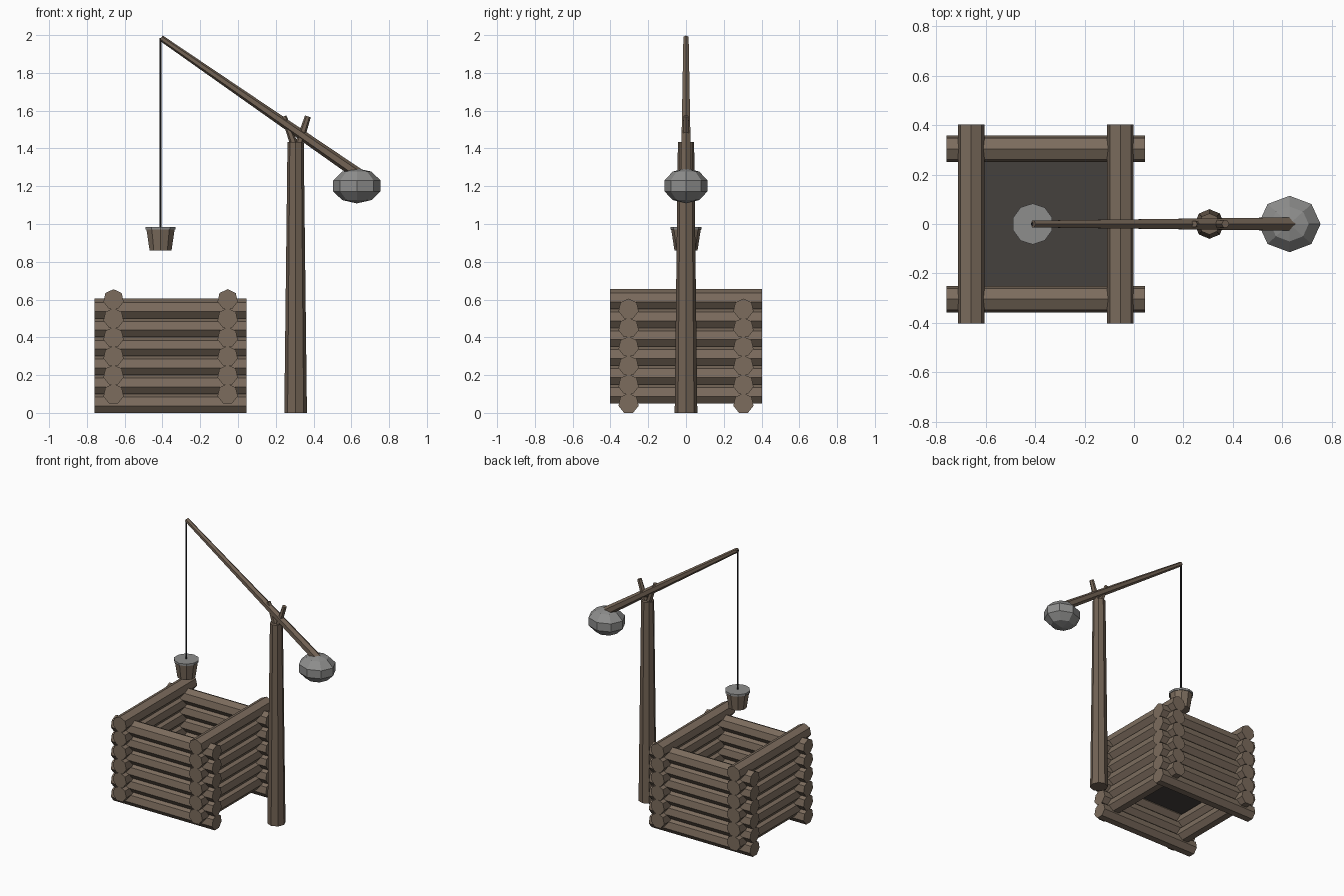
import bpy, bmesh, math
from mathutils import Vector, Matrix

if "Cube" in bpy.data.objects:
    bpy.data.objects.remove(bpy.data.objects["Cube"])


def material(name, rgb):
    m = bpy.data.materials.new(name)
    m.diffuse_color = (*rgb, 1)
    m.use_nodes = True
    m.node_tree.nodes["Principled BSDF"].inputs["Base Color"].default_value = m.diffuse_color
    return m


LOG = material("log_wood", (0.20, 0.15, 0.11))
POLE = material("pole_wood", (0.17, 0.125, 0.09))
STONE = material("grey_stone", (0.27, 0.27, 0.265))
ROPE = material("dark_rope", (0.02, 0.02, 0.024))
FLOOR = material("dark_floor", (0.058, 0.052, 0.048))


def finish(name, bm, mat):
    bmesh.ops.recalc_face_normals(bm, faces=bm.faces)
    me = bpy.data.meshes.new(name)
    bm.to_mesh(me)
    bm.free()
    me.materials.append(mat)
    ob = bpy.data.objects.new(name, me)
    bpy.context.collection.objects.link(ob)
    return ob


def rod(name, a, b, r1, r2, sides, mat, up=(0, 0, 1)):
    """Tapered prism from a to b with one edge turned towards up."""
    a, b, up = Vector(a), Vector(b), Vector(up)
    d = (b - a).normalized()
    side = up.cross(d).normalized()
    top = d.cross(side)
    bm = bmesh.new()
    rings = []
    for p, r in ((a, r1), (b, r2)):
        ring = []
        for i in range(sides):
            t = 2 * math.pi * i / sides
            ring.append(bm.verts.new(p + r * (math.cos(t) * top + math.sin(t) * side)))
        rings.append(ring)
    for i in range(sides):
        j = (i + 1) % sides
        bm.faces.new((rings[0][i], rings[0][j], rings[1][j], rings[1][i]))
    bm.faces.new(rings[0])
    bm.faces.new(rings[1])
    return finish(name, bm, mat)


# Well curb: alternating courses of crossed logs
CX, R = -0.357, 0.055
for k in range(6):
    for s in (-1, 1):
        z = 0.05 + 0.1 * k
        rod("long_log", (CX - 0.402, s * 0.304, z), (CX + 0.402, s * 0.304, z), R, R, 7, LOG)
        x, z = CX + s * 0.302, 0.10 + 0.1 * k
        rod("cross_log", (x, -0.402, z), (x, 0.402, z), R, R, 7, LOG)

# Dark floor inside the curb
bm = bmesh.new()
bmesh.ops.create_cube(bm, size=1, matrix=Matrix.Translation((CX, 0, 0.25))
                      @ Matrix.Diagonal((0.58, 0.58, 0.01, 1)))
finish("well_floor", bm, FLOOR)

# Post with a forked top
rod("post", (0.305, 0, 0), (0.305, 0, 1.435), 0.06, 0.043, 8, POLE, up=(1, 0, 0))
rod("left_prong", (0.305, 0, 1.40), (0.243, 0, 1.57), 0.022, 0.014, 6, POLE)
rod("right_prong", (0.315, 0, 1.40), (0.37, 0, 1.57), 0.022, 0.016, 6, POLE)

# Sweep beam
rod("sweep_beam", (0.64, 0, 1.262), (-0.408, 0, 1.985), 0.031, 0.016, 6, POLE)

# Counterweight stone
bm = bmesh.new()
bmesh.ops.create_uvsphere(bm, u_segments=8, v_segments=5, radius=1,
                          matrix=Matrix.Translation((0.629, 0, 1.202))
                          @ Matrix.Diagonal((0.132, 0.12, 0.093, 1)))
finish("counterweight_stone", bm, STONE)

# Rope and bucket
BX = -0.41
rod("rope", (BX, 0, 0.97), (BX, 0, 1.985), 0.006, 0.006, 6, ROPE, up=(1, 0, 0))
rod("bucket", (BX, 0, 0.86), (BX, 0, 0.975), 0.061, 0.079, 10, LOG, up=(0, 1, 0))
rod("bucket_rim", (BX, 0, 0.97), (BX, 0, 0.985), 0.083, 0.083, 10, STONE, up=(0, 1, 0))
